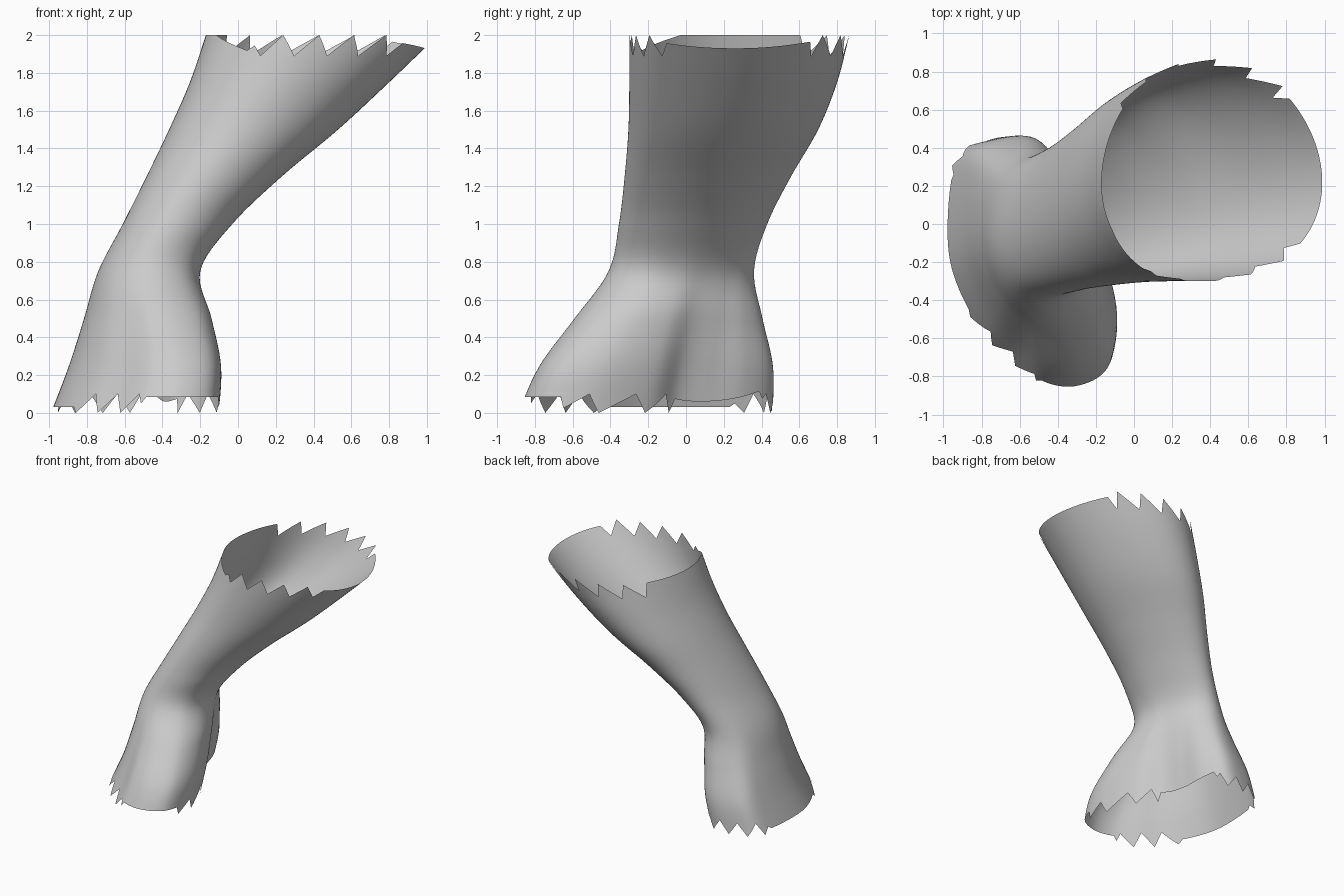
import bpy, bmesh
from math import cos, sin, pi

if "Cube" in bpy.data.objects:
    bpy.data.objects.remove(bpy.data.objects["Cube"])

N = 120          # columns around the tube
ROWS = 44        # smooth rows between the torn rims

# two-lobed outline of the lower opening (counter-clockwise from +x)
BEAN = [(-.19, -.195), (-.33, -.04), (-.39, .13), (-.44, .32), (-.56, .465), (-.74, .465),
        (-.91, .39), (-.965, .2), (-.975, -.1), (-.92, -.32), (-.79, -.55), (-.64, -.69),
        (-.49, -.83), (-.3, -.86), (-.13, -.76), (-.09, -.5)]

# z, x min, x max, y min, y max, amount of two-lobed outline
LEVELS = [(0, -.99, -.10, -.89, .46, 1), (.25, -.895, -.09, -.775, .46, .95),
          (.5, -.815, -.14, -.59, .405, .65), (.75, -.74, -.2, -.41, .36, .2),
          (1, -.61, -.03, -.355, .43, .03), (1.25, -.485, .23, -.325, .555, 0),
          (1.5, -.365, .53, -.305, .70, 0), (1.75, -.255, .80, -.30, .80, 0),
          (2, -.17, 1.06, -.30, .865, 0)]


def spline(p0, p1, p2, p3, t):
    return [.5 * (2 * b + (c - a) * t + (2 * a - 5 * b + 4 * c - d) * t * t
                  + (3 * b - a - 3 * c + d) * t ** 3) for a, b, c, d in zip(p0, p1, p2, p3)]


def normalise(pts):
    out = []
    for axis in (0, 1):
        v = [p[axis] for p in pts]
        lo, hi = min(v), max(v)
        out.append([2 * (a - lo) / (hi - lo) - 1 for a in v])
    return list(zip(*out))


def closed_curve(pts):
    n, res = len(pts), []
    for i in range(N):
        k, t = divmod(i * n / N, 1)
        res.append(spline(*[pts[(int(k) + j) % n] for j in (-1, 0, 1, 2)], t))
    return res


def rounded(i):
    """Slightly three-cornered circle, fullest towards the front left."""
    a = 2 * pi * i / N
    r = 1 + .035 * cos(3 * (a - 1.25 * pi))
    return r * cos(a), r * sin(a)


bean = normalise(closed_curve(BEAN))
circle = normalise([rounded(i) for i in range(N)])


def ring(z):
    """Cross-section of the limb at height z."""
    k = min(int(z / .25), len(LEVELS) - 2)
    t = z / .25 - k
    first = [2 * a - b for a, b in zip(LEVELS[0], LEVELS[1])]
    last = [2 * a - b for a, b in zip(LEVELS[-1], LEVELS[-2])]
    ext = [first] + LEVELS + [last]
    _, x0, x1, y0, y1, w = spline(*ext[k:k + 4], t)
    w = max(0, min(1, w))
    shape = normalise([(a[0] * (1 - w) + b[0] * w, a[1] * (1 - w) + b[1] * w)
                       for a, b in zip(circle, bean)])
    return [((x0 + x1) / 2 + x * (x1 - x0) / 2, (y0 + y1) / 2 + y * (y1 - y0) / 2)
            for x, y in shape]


def tooth(i):
    """Slanted saw-tooth, 0 to 1."""
    return (0, .25, .5, .75, 1, .5)[i % 6]


def top_rim(i):
    a = 360 * i / N
    if a < 48 or a > 318:                 # clean cut on the right side
        return 1.93 + .07 * sin(a * pi / 180) ** 2
    if 145 < a < 240:                     # clean cut on the left side
        return 2 - .09 * max(0, (a - 210) / 30)
    return 2 - .11 * tooth(i)


def bottom_rim(i):
    a = 360 * i / N
    if 18 < a < 80:                       # clean edge of the rear lobe
        return .06 + .06 * ((a - 40) / 40) ** 2
    if 150 < a < 215:                     # clean edge of the left side
        return .03
    if 268 < a < 325:                     # clean edge of the front lobe
        return .085
    return .10 * tooth(i)


bm = bmesh.new()


def add_row(heights):
    cache = {z: ring(z) for z in set(heights)}
    return [bm.verts.new((*cache[z][i], z)) for i, z in enumerate(heights)]


rows = [add_row([bottom_rim(i) for i in range(N)])]
rows += [add_row([.125 + (1.865 - .125) * r / ROWS] * N) for r in range(ROWS + 1)]
rows.append(add_row([top_rim(i) for i in range(N)]))

# open flared limb shell with torn rims
for lo, hi in zip(rows, rows[1:]):
    for i in range(N):
        j = (i + 1) % N
        bm.faces.new((lo[i], lo[j], hi[j], hi[i])).smooth = True

mesh = bpy.data.meshes.new("limb_shell")
bm.to_mesh(mesh)
bm.free()
bpy.context.collection.objects.link(bpy.data.objects.new("limb_shell", mesh))
